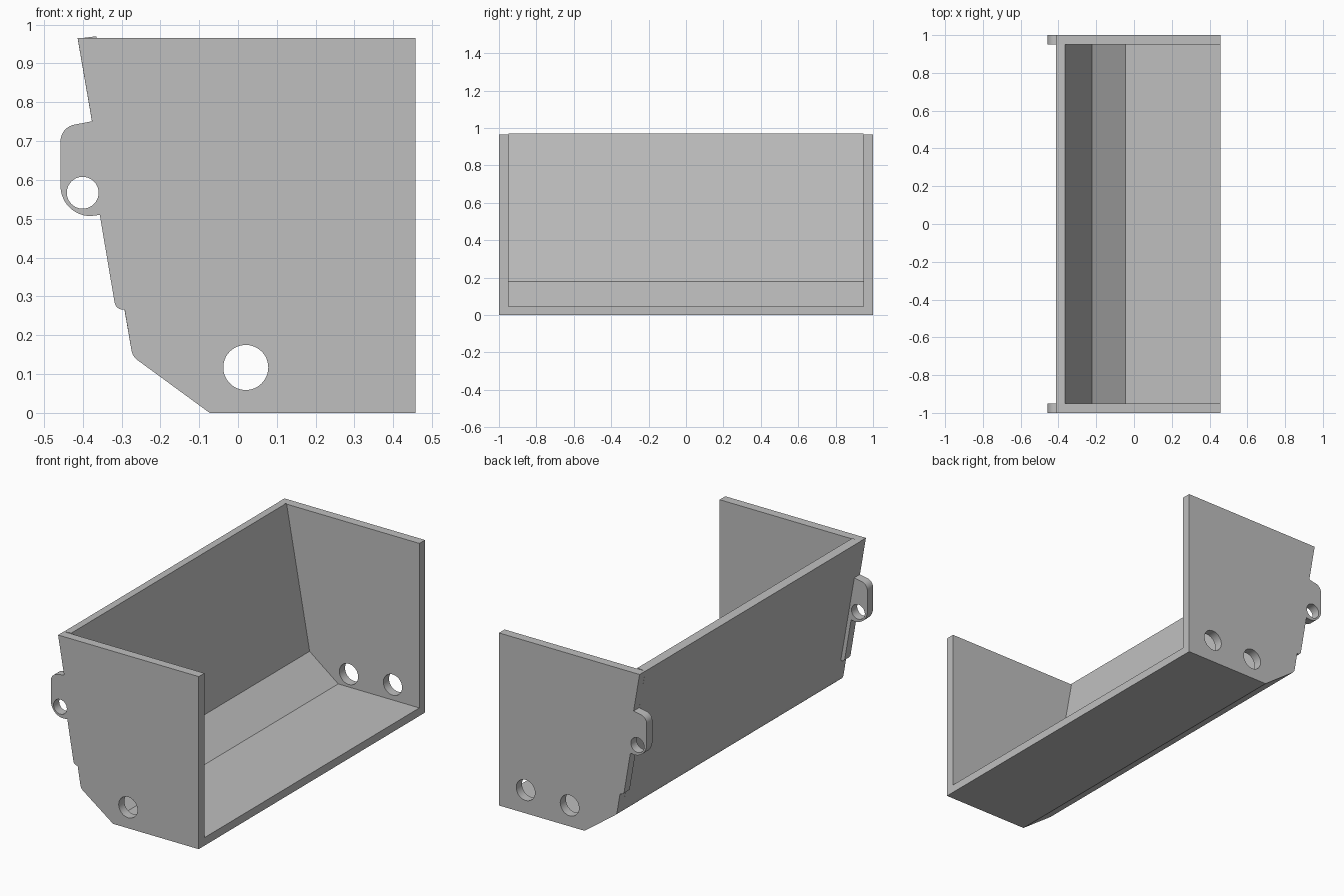
import bpy, bmesh
from math import cos, sin, radians
from mathutils import Matrix

cube = bpy.data.objects.get("Cube")
if cube:
    bpy.data.objects.remove(cube, do_unlink=True)

grey = bpy.data.materials.new("plain_grey")
grey.use_nodes = True
colour = (0.52, 0.52, 0.52, 1)
grey.diffuse_color = colour
grey.node_tree.nodes["Principled BSDF"].inputs["Base Color"].default_value = colour


def arc(cx, cz, r, start, end, steps=10):
    """Points along an arc in the x-z plane."""
    angles = [radians(start + (end - start) * i / steps) for i in range(steps + 1)]
    return [(cx + r * cos(a), cz + r * sin(a)) for a in angles]


def prism(name, outline, holes, y, depth):
    """Extrude an x-z outline with round holes along y, centred on y."""
    curve = bpy.data.curves.new(name + "_profile", "CURVE")
    curve.dimensions = "2D"
    curve.fill_mode = "BOTH"
    curve.extrude = depth / 2
    for loop in [outline] + [arc(x, z, r, 0, 352.5, 47) for x, z, r in holes]:
        spline = curve.splines.new("POLY")
        spline.points.add(len(loop) - 1)
        for point, (x, z) in zip(spline.points, loop):
            point.co = (x, z, 0, 1)
        spline.use_cyclic_u = True
    helper = bpy.data.objects.new(name + "_helper", curve)
    bpy.context.scene.collection.objects.link(helper)
    graph = bpy.context.evaluated_depsgraph_get()
    mesh = bpy.data.meshes.new_from_object(helper.evaluated_get(graph))
    bpy.data.objects.remove(helper, do_unlink=True)

    # Weld the caps to the sides and stand the profile upright
    bm = bmesh.new()
    bm.from_mesh(mesh)
    bmesh.ops.remove_doubles(bm, verts=bm.verts, dist=0.0001)
    bmesh.ops.transform(bm, verts=bm.verts,
                        matrix=Matrix.Translation((0, y, 0)) @ Matrix.Rotation(radians(90), 4, "X"))
    bmesh.ops.recalc_face_normals(bm, faces=bm.faces)
    bm.to_mesh(mesh)
    bm.free()
    mesh.materials.clear()
    mesh.materials.append(grey)
    obj = bpy.data.objects.new(name, mesh)
    bpy.context.scene.collection.objects.link(obj)
    bpy.ops.object.select_all(action="DESELECT")
    obj.select_set(True)
    bpy.context.view_layer.objects.active = obj
    bpy.ops.object.shade_smooth_by_angle(angle=radians(30))
    return obj


# Rounded lower corner and base shared by the end plates and the trough
lower_edge = arc(-0.235, 0.168, 0.04, 190, 233, 6) + [(-0.073, 0), (0.457, 0)]

# End plates with mounting tab, stiffening lip and holes
plate = [(0.457, 0.965), (-0.413, 0.965), (-0.376, 0.751)]
plate += arc(-0.414, 0.700, 0.043, 98, 180)
plate += arc(-0.380, 0.584, 0.077, 180, 270, 14) + [(-0.356, 0.51)]
plate += arc(-0.297, 0.287, 0.021, 188, 270, 6) + [(-0.292, 0.266)]
plate += lower_edge

tab_hole = (-0.40, 0.567, 0.041)
drain_hole = (0.02, 0.117, 0.058)
second_hole = (0.292, 0.13, 0.058)
prism("front_end_plate", plate, [tab_hole, drain_hole], -0.975, 0.05)
prism("back_end_plate", plate, [tab_hole, drain_hole, second_hole], 0.975, 0.05)

# Leaning wall, sloped corner and floor between the plates
trough = [(-0.365, 0.97), (-0.413, 0.964)] + lower_edge
trough += [(0.457, 0.045), (-0.045, 0.045), (-0.222, 0.18)]
prism("trough_wall_and_floor", trough, [], 0, 1.9)
